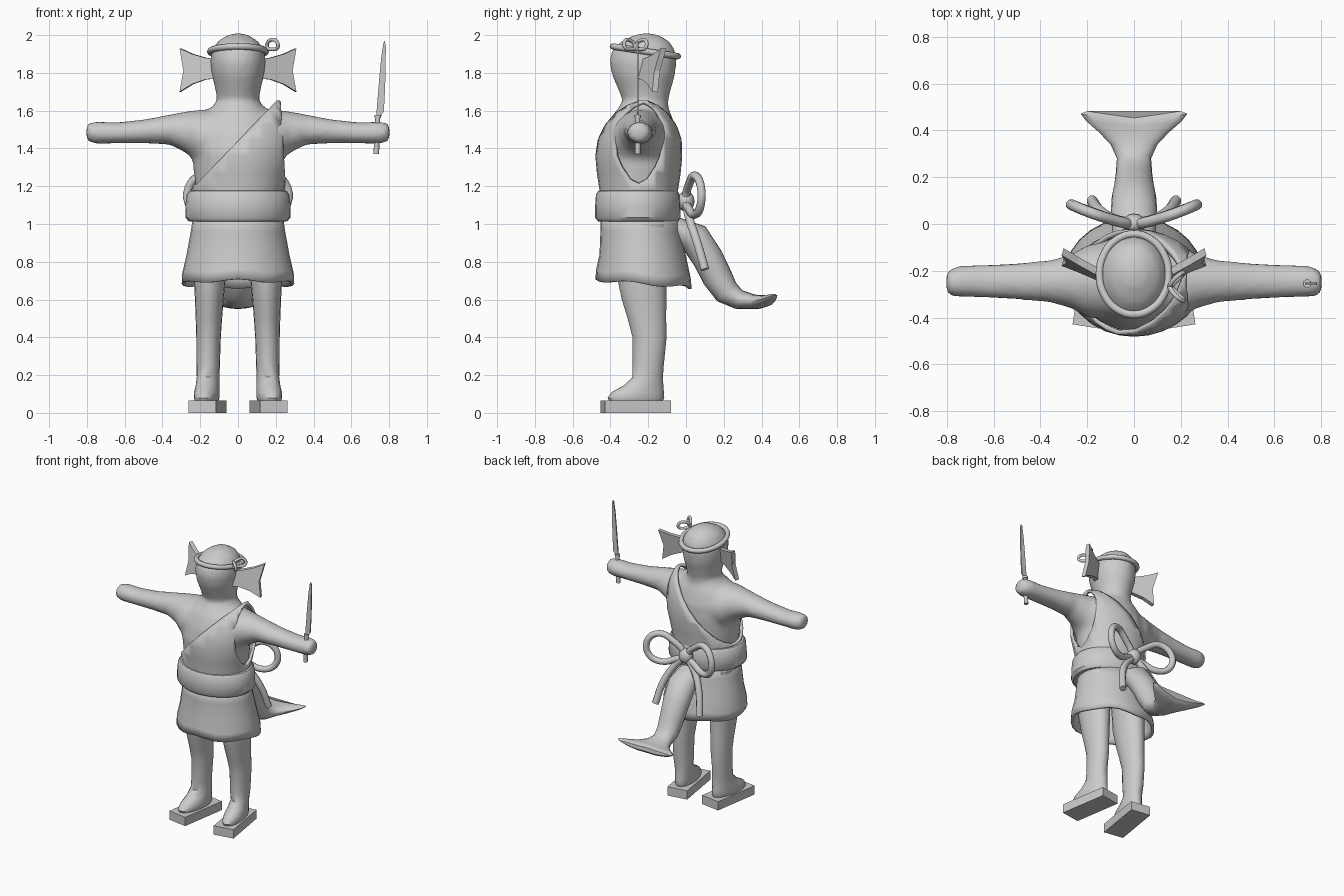
import bpy, bmesh, math
from mathutils import Vector, Matrix

if "Cube" in bpy.data.objects:
    bpy.data.objects.remove(bpy.data.objects["Cube"])


def finish(name, bm, smooth=True):
    bmesh.ops.recalc_face_normals(bm, faces=bm.faces)
    me = bpy.data.meshes.new(name)
    bm.to_mesh(me)
    bm.free()
    ob = bpy.data.objects.new(name, me)
    bpy.context.collection.objects.link(ob)
    if smooth:
        for o in bpy.context.selected_objects:
            o.select_set(False)
        ob.select_set(True)
        bpy.context.view_layer.objects.active = ob
        bpy.ops.object.shade_smooth_by_angle(angle=math.radians(40))
    return ob


def loft(bm, rings, n=20, caps=True):
    """Skin elliptical rings given as (centre, u axis, v axis)."""
    loops = []
    for c, u, v in rings:
        c, u, v = Vector(c), Vector(u), Vector(v)
        loops.append([bm.verts.new(c + u * math.cos(2 * math.pi * i / n) + v * math.sin(2 * math.pi * i / n))
                      for i in range(n)])
    for a, b in zip(loops, loops[1:]):
        for i in range(n):
            bm.faces.new((a[i], a[(i + 1) % n], b[(i + 1) % n], b[i]))
    if caps:
        bm.faces.new(loops[0])
        bm.faces.new(loops[-1])
    return bm


def upright(rows, cx=0, tilt=0):
    """Rows of (z, rx, centre y, ry) to horizontal rings."""
    return [((cx, cy, z), (rx, 0, 0), (0, ry, 0)) for z, rx, cy, ry in rows]


def plate(name, outline, thick, place):
    """Flat outline (a, b) given depth and put in space by place(a, b, depth)."""
    bm = bmesh.new()
    f = [bm.verts.new(place(a, b, -thick / 2)) for a, b in outline]
    k = [bm.verts.new(place(a, b, thick / 2)) for a, b in outline]
    bm.faces.new(f)
    bm.faces.new(k)
    for i in range(len(f)):
        j = (i + 1) % len(f)
        bm.faces.new((f[i], f[j], k[j], k[i]))
    return finish(name, bm, False)


def cord(name, pts, r, closed=False):
    """Round ribbon along a smooth path."""
    cu = bpy.data.curves.new(name, 'CURVE')
    cu.dimensions = '3D'
    cu.bevel_depth = r
    cu.bevel_resolution = 2
    cu.use_fill_caps = True
    sp = cu.splines.new('BEZIER')
    sp.bezier_points.add(len(pts) - 1)
    for p, co in zip(sp.bezier_points, pts):
        p.co = co
        p.handle_left_type = p.handle_right_type = 'AUTO'
    sp.resolution_u = 4
    sp.use_cyclic_u = closed
    ob = bpy.data.objects.new(name, cu)
    bpy.context.collection.objects.link(ob)
    return ob


# body: torso, head and arms fused into one skin
bm = bmesh.new()
loft(bm, upright([(0.95, .21, -.25, .19), (1.15, .22, -.25, .195), (1.28, .235, -.25, .205), (1.38, .245, -.25, .21),
                  (1.48, .24, -.24, .195), (1.56, .21, -.235, .165), (1.62, .14, -.225, .13), (1.66, .1, -.22, .11)]))
loft(bm, upright([(1.55, .13, -.22, .13), (1.66, .112, -.215, .122), (1.72, .122, -.22, .143), (1.79, .14, -.225, .168),
                  (1.86, .147, -.228, .178), (1.92, .14, -.225, .168), (1.97, .105, -.215, .125), (2.0, .055, -.21, .065),
                  (2.01, .015, -.21, .02)]))
for s in (-1, 1):
    loft(bm, [((s * x, y, z), (0, ry, 0), (0, 0, rz)) for x, y, z, ry, rz in
              [(.1, -.24, 1.45, .17, .16), (.2, -.245, 1.455, .155, .15), (.27, -.245, 1.485, .115, .112),
               (.36, -.245, 1.5, .09, .08), (.5, -.245, 1.49, .078, .063), (.65, -.245, 1.482, .07, .056),
               (.75, -.245, 1.483, .067, .06), (.79, -.25, 1.485, .056, .05), (.803, -.25, 1.485, .035, .03)]])
body = finish("body", bm)
m = body.modifiers.new("fuse", 'REMESH')
m.mode = 'VOXEL'
m.voxel_size = .018
m.use_smooth_shade = True
m = body.modifiers.new("soften", 'SMOOTH')
m.iterations = 4

# one-shoulder tunic: shell cut along the chest diagonal and at the armhole
bm = loft(bmesh.new(), upright([(1.05, .235, -.25, .21), (1.18, .245, -.25, .208), (1.27, .265, -.25, .222),
                                (1.36, .29, -.25, .23), (1.45, .3, -.245, .222), (1.53, .3, -.24, .195),
                                (1.59, .28, -.235, .16), (1.63, .25, -.23, .12), (1.655, .22, -.225, .06)]), 28)
for co, no in (((0, 0, 1.44), (-.72, 0, .69)), ((.235, 0, 1.5), (1, 0, .06))):
    bmesh.ops.bisect_plane(bm, geom=bm.verts[:] + bm.edges[:] + bm.faces[:], plane_co=co, plane_no=no,
                           clear_outer=True)
tunic = finish("tunic", bm)
tunic.modifiers.new("cloth", 'SOLIDIFY').thickness = .02

# flared skirt with a lower back hem
bm = loft(bmesh.new(), upright([(1.06, .235, -.245, .205), (.96, .25, -.24, .213), (.84, .272, -.23, .228),
                                (.74, .295, -.225, .25), (.685, .298, -.225, .255)]), 28, False)
for v in bm.verts:
    if v.co.z < .8:
        a = math.atan2(v.co.y + .22, v.co.x)
        v.co.z -= .07 * (v.co.y + .25) + .008 * math.sin(5 * a)
skirt = finish("skirt", bm)
skirt.modifiers.new("cloth", 'SOLIDIFY').thickness = .018

# padded sash
finish("sash", loft(bmesh.new(), upright([(1.012, .235, -.255, .19), (1.015, .262, -.255, .213), (1.035, .279, -.255, .227),
                                          (1.1, .278, -.255, .226), (1.155, .272, -.255, .222), (1.175, .258, -.255, .21),
                                          (1.18, .23, -.255, .185)]), 28))

# legs and sandals, toes turned out
for s, side in ((-1, "left"), (1, "right")):
    bm = loft(bmesh.new(), upright([(1.0, .1, -.235, .14), (.72, .085, -.235, .13), (.6, .076, -.222, .118),
                                    (.5, .07, -.207, .102), (.4, .065, -.193, .09), (.25, .062, -.2, .082),
                                    (.19, .06, -.202, .08), (.145, .062, -.225, .105), (.11, .066, -.255, .138),
                                    (.08, .066, -.265, .15), (.064, .06, -.265, .142)]))
    for v in bm.verts:
        v.co.x += .158 - .02 * max(0, v.co.z - .3) - (v.co.y + .2) * (.12 if v.co.z < .2 else 0)
        v.co.x *= s
    finish("leg_" + side, bm)
    bm = bmesh.new()
    bmesh.ops.create_cube(bm, size=1, matrix=Matrix.Translation((s * .162, -.265, .0325)) @
                          Matrix.Rotation(s * math.radians(9), 4, 'Z') @ Matrix.Diagonal((.148, .355, .065, 1)))
    finish("sandal_" + side, bm, False)

# tail ending in a broad fluke
path = [(-.06, .98, .06, .09), (.045, .925, .085, .1), (.115, .82, .082, .095), (.165, .72, .08, .085),
        (.215, .64, .07, .078), (.28, .6, .052, .073), (.34, .592, .042, .1), (.39, .597, .036, .15),
        (.43, .602, .031, .205), (.455, .606, .026, .228), (.468, .608, .014, .2)]
rings = []
for i, (y, z, t, w) in enumerate(path):
    a, b = path[max(i - 1, 0)], path[min(i + 1, len(path) - 1)]
    d = Vector((0, b[0] - a[0], b[1] - a[1])).normalized()
    rings.append(((0, y, z), (w, 0, 0), Vector((0, -d.z, d.y)) * t))
bm = loft(bmesh.new(), rings, 20)
for v in bm.verts:
    if v.co.y > .36:
        k = abs(v.co.x) / .23
        v.co.y += (.03 * k - .012) * (v.co.y - .36) / .1
        v.co.z += .03 * k * k - .01
finish("tail", bm)

# waist bow: knot, two loops and two hanging ends
bm = bmesh.new()
bmesh.ops.create_uvsphere(bm, u_segments=16, v_segments=10, radius=1,
                          matrix=Matrix.Translation((0, .0, 1.12)) @ Matrix.Diagonal((.05, .045, .055, 1)))
finish("bow_knot", bm)
for s, side in ((-1, "left"), (1, "right")):
    cord("bow_loop_" + side, [(s * .02, .0, 1.12), (s * .1, .02, 1.22), (s * .19, .05, 1.255), (s * .262, .08, 1.19),
                              (s * .25, .075, 1.09), (s * .17, .045, 1.05), (s * .08, .015, 1.08)], .023, True)
    cord("bow_end_" + side, [(s * .01, .0, 1.11), (s * .09, .02, 1.02), (s * .15, .06, .9), (s * .18, .1, .76)], .024)

# headband, tilted back
cord("headband", [(.147 * math.cos(a), -.215 + .172 * math.sin(a), 1.914 - .026 * math.sin(a))
                  for a in (math.pi * i / 6 for i in range(12))], .017, True)
for s, side in ((-1, "front"), (1, "back")):
    cord("headband_loop_" + side, [(.155, -.268, 1.935), (.175, -.268 + s * .035, 1.975), (.205, -.268 + s * .058, 1.965),
                                   (.21, -.268 + s * .055, 1.935), (.18, -.268 + s * .025, 1.925)], .01, True)

# ear fins
for s, side in ((-1, "left"), (1, "right")):
    plate("ear_fin_" + side, [(.11, 1.87), (.17, 1.88), (.24, 1.9), (.305, 1.93), (.285, 1.81), (.305, 1.7), (.24, 1.74),
                              (.17, 1.765), (.11, 1.77)], .03,
          lambda a, b, d, s=s: (s * (a - d * .3), -.235 + (a - .12) * .5 + (b - 1.81) * .2 + d, b))

# knife held upright in the hand
bm = bmesh.new()
loft(bm, [((x, -.255, z), (r, 0, 0), (0, r, 0)) for x, z, r in
          [(.732, 1.37, .015), (.74, 1.562, .013), (.74, 1.562, .018), (.741, 1.578, .018)]], 10)
finish("knife_handle", bm)
plate("knife_blade", [(.732, 1.575), (.757, 1.575), (.772, 1.595), (.779, 1.72), (.783, 1.94), (.777, 1.968), (.77, 1.96),
                      (.758, 1.88), (.746, 1.75)], .009, lambda a, b, d: (a, -.255 + d, b))
